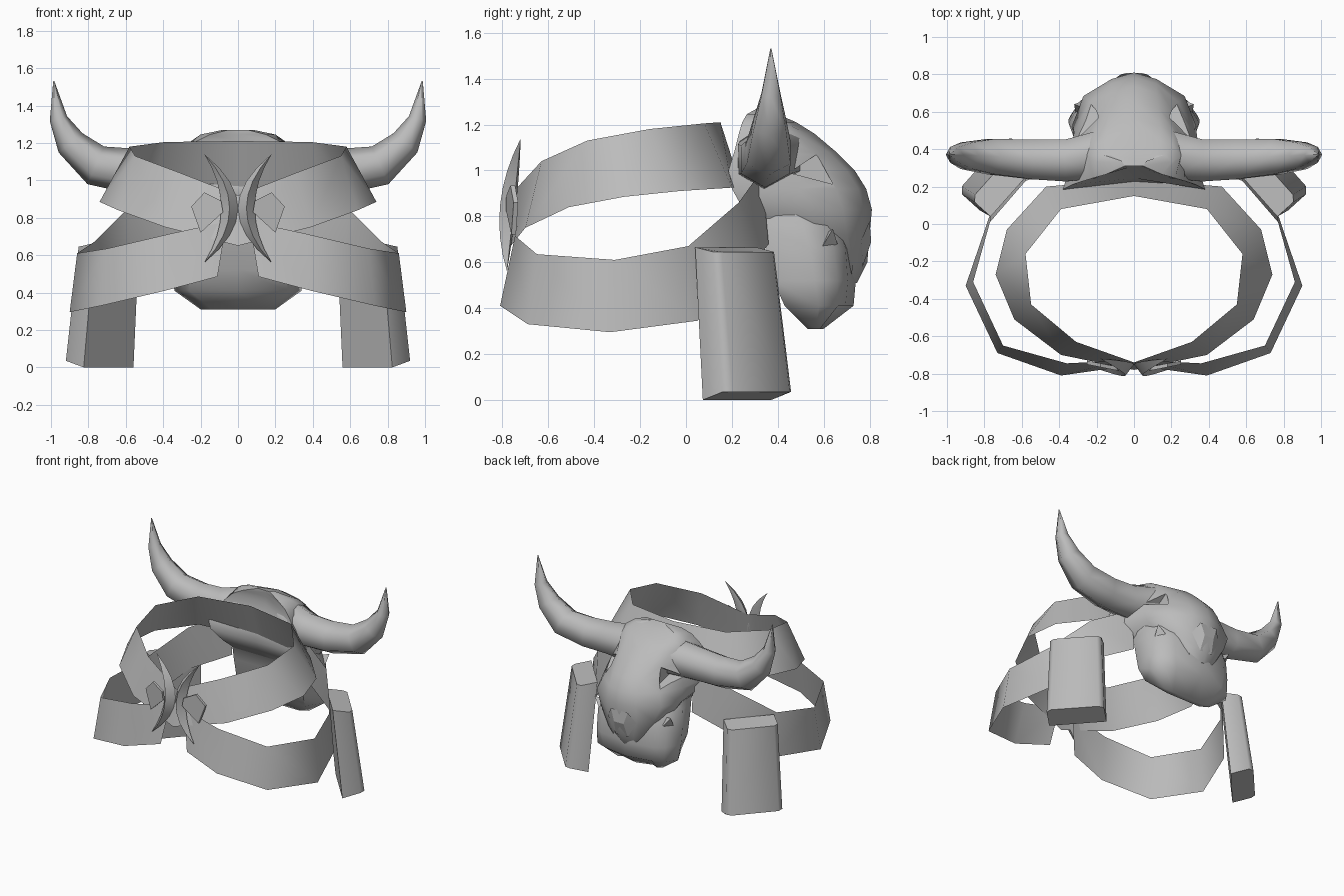
import bpy, bmesh, math
from mathutils import Vector

cube = bpy.data.objects.get("Cube")
if cube:
    bpy.data.objects.remove(cube, do_unlink=True)

grey = bpy.data.materials.new("plain grey")
grey.use_nodes = True
grey.diffuse_color = (0.5, 0.5, 0.5, 1)
grey.node_tree.nodes["Principled BSDF"].inputs["Base Color"].default_value = (0.5, 0.5, 0.5, 1)


def smooth(obj, angle):
    bpy.ops.object.select_all(action='DESELECT')
    obj.select_set(True)
    bpy.context.view_layer.objects.active = obj
    bpy.ops.object.shade_smooth_by_angle(angle=math.radians(angle))


def finish(name, bm, angle):
    bmesh.ops.recalc_face_normals(bm, faces=bm.faces)
    mesh = bpy.data.meshes.new(name)
    bm.to_mesh(mesh)
    bm.free()
    mesh.materials.append(grey)
    obj = bpy.data.objects.new(name, mesh)
    bpy.context.collection.objects.link(obj)
    smooth(obj, angle)
    return obj


def flip(points, side):
    return [(p[0] * side, p[1], p[2]) for p in points]


def loft(name, rings, closed=True, caps=True, angle=50):
    """Skin a run of point rings."""
    bm = bmesh.new()
    rows = [[bm.verts.new(p) for p in ring] for ring in rings]
    n = len(rows[0])
    for a, b in zip(rows, rows[1:]):
        for i in range(n if closed else n - 1):
            j = (i + 1) % n
            bm.faces.new((a[i], a[j], b[j], b[i]))
    if closed and caps:
        bm.faces.new(rows[0][::-1])
        bm.faces.new(rows[-1])
    return finish(name, bm, angle)


def hull(name, points):
    bm = bmesh.new()
    for p in points:
        bm.verts.new(p)
    bmesh.ops.convex_hull(bm, input=bm.verts)
    return finish(name, bm, 20)


# Upper belt: flared ring that dips to the buckle
top = [(0, .15, 1.21), (.39, .08, 1.205), (.58, -.16, 1.18),
       (.55, -.43, 1.13), (.31, -.63, 1.04), (0, -.74, .92)]
low = [(0, .24, .93), (.47, .20, .925), (.68, -.03, .91), (.74, -.27, .885),
       (.64, -.51, .84), (.39, -.70, .75), (0, -.78, .65)]
bm = bmesh.new()
for side in (1, -1):
    a = [bm.verts.new(p) for p in flip(top, side)]
    b = [bm.verts.new(p) for p in flip(low, side)]
    for i in range(5):
        k = i if i < 3 else i + 1
        bm.faces.new((a[i], a[i + 1], b[k + 1], b[k]))
    bm.faces.new((a[3], b[4], b[3]))
bmesh.ops.remove_doubles(bm, verts=bm.verts, dist=.001)
finish("upper_belt", bm, 50)


def head_ring(z, back, front, width, nose, rear, cheek=.82, dip=0):
    """Half outline mirrored: nose, cheek and rear set widths, dip hollows the back."""
    mid = back + (front - back) * .5
    half = [(0, front), (nose, front - .035), (cheek * width, mid + (front - mid) * .55),
            (width, mid), (rear, back), (0, back + dip)]
    return [(x, y, z) for x, y in half] + [(-x, y, z) for x, y in half[-2:0:-1]]


# Jaw block
loft("jaw", [head_ring(*r) for r in (
    (.31, .53, .60, .20, .12, .14), (.41, .43, .73, .34, .2, .26), (.52, .38, .74, .35, .22, .28),
    (.66, .35, .73, .35, .22, .28), (.76, .32, .70, .33, .2, .27), (.86, .24, .66, .29, .14, .26))],
    angle=60)

# Skull and muzzle, flaring at the rear under the horns
head = loft("head", [head_ring(*r) for r in (
    (.51, .62, .745, .10, .06, .06), (.60, .52, .79, .17, .09, .11),
    (.72, .36, .80, .27, .12, .22), (.83, .25, .81, .33, .12, .30),
    (.92, .20, .785, .32, .12, .37, .74), (1.0, .185, .735, .295, .12, .38, .68, .06),
    (1.08, .21, .655, .275, .13, .33, .7, .10), (1.16, .23, .56, .265, .14, .27, .8, .10),
    (1.21, .245, .48, .25, .14, .22, .82, .09), (1.245, .265, .40, .20, .12, .15, .82, .06),
    (1.27, .31, .345, .08, .05, .05))], angle=60)

# Nose pad
hull("nose", [(x * s, y, z) for s in (1, -1) for x, y, z in
              ((.07, .80, .78), (.12, .765, .70), (.05, .77, .58), (.04, .807, .69))])

# Lower straps: open at the front, rising to the head
strap_top = [(.06, -.73, .78), (.36, -.745, .715), (.70, -.65, .635), (.86, -.31, .61),
             (.77, .01, .67), (.58, .23, .86), (.30, .33, 1.0)]
strap_low = [(.11, -.77, .485), (.39, -.81, .41), (.73, -.69, .33), (.90, -.33, .295),
             (.77, .05, .345), (.58, .26, .54), (.30, .36, .68)]
for side, label in ((1, "left"), (-1, "right")):
    loft(label + "_lower_strap", [flip(pair, side) for pair in zip(strap_top, strap_low)],
         closed=False)

    # Hip plate: slab hung diagonally, leaning outward at the foot
    t, n = Vector((.66, -.74, 0)), Vector((.74, .67, 0))
    rings = []
    for centre, z, lift, grow in ((Vector((.70, .22, 0)), .665, -.02, 1),
                                  (Vector((.75, .275, 0)), 0, .035, 1.12)):
        ring = []
        for u, v in ((.18, -.07), (.18, .045), (.15, .07), (-.15, .07), (-.18, .045), (-.18, -.07)):
            p = centre + t * u * grow + n * v * grow
            ring.append((p.x * side, p.y, z + (lift if v > 0 else 0)))
        rings.append(ring)
    loft(label + "_hip_plate", rings, angle=70)

    # Buckle crescent with a raised ridge
    rings = []
    for i in range(9):
        s = i / 4 - 1
        q = 1 - s * s
        z, y = .85 + .29 * s, -.75 + .03 * s
        rings.append(flip([(.18 - .18 * q, y, z), (.18 - .135 * q, y - .06 * q, z),
                           (.18 - .09 * q, y, z), (.18 - .135 * q, y + .01 * q, z)], side))
    loft(label + "_buckle_crescent", rings, caps=False, angle=80)

    # Buckle side leaf
    leaf = [(.18, .935), (.25, .86), (.20, .72), (.08, .83), (.09, .89)]
    hull(label + "_buckle_leaf",
         [(x * side, y + (x - .08) * .2, z) for x, z in leaf for y in (-.785, -.765)])

    # Horn: tapered six-sided sweep with a thick root
    path = [(0, .45, 1.08, .12), (.2, .37, 1.07, .145), (.36, .34, 1.05, .13),
            (.55, .345, 1.047, .122), (.76, .36, 1.08, .11), (.895, .365, 1.20, .082),
            (.96, .37, 1.33, .048), (.985, .37, 1.53, .003)]
    rings = []
    for i, (x, y, z, r) in enumerate(path):
        a, b = path[max(i - 1, 0)], path[min(i + 1, len(path) - 1)]
        d = Vector((b[0] - a[0], 0, b[2] - a[2])).normalized()
        ring = []
        for k in range(6):
            w = math.tau * k / 6
            ring.append((x - d.z * r * math.cos(w), y + r * math.sin(w),
                         z + d.x * r * math.cos(w)))
        rings.append(flip(ring, side))
    loft(label + "_horn", rings, angle=75)

    # Mouth corner spike
    hull(label + "_mouth_spike", flip([(.32, .64, .745), (.31, .58, .645), (.27, .66, .68),
                                       (.22, .60, .72)], side))

    # Triangular eye socket cut into the head
    cutter = hull("eye_cutter", flip([(x, y, z) for x in (.19, .5) for y, z in
                                      ((.45, .99), (.57, 1.07), (.64, .94))], side))
    cut = head.modifiers.new("eye socket", 'BOOLEAN')
    cut.operation = 'DIFFERENCE'
    cut.object = cutter
    bpy.context.view_layer.objects.active = head
    bpy.ops.object.modifier_apply(modifier=cut.name)
    bpy.data.objects.remove(cutter, do_unlink=True)

smooth(head, 50)
